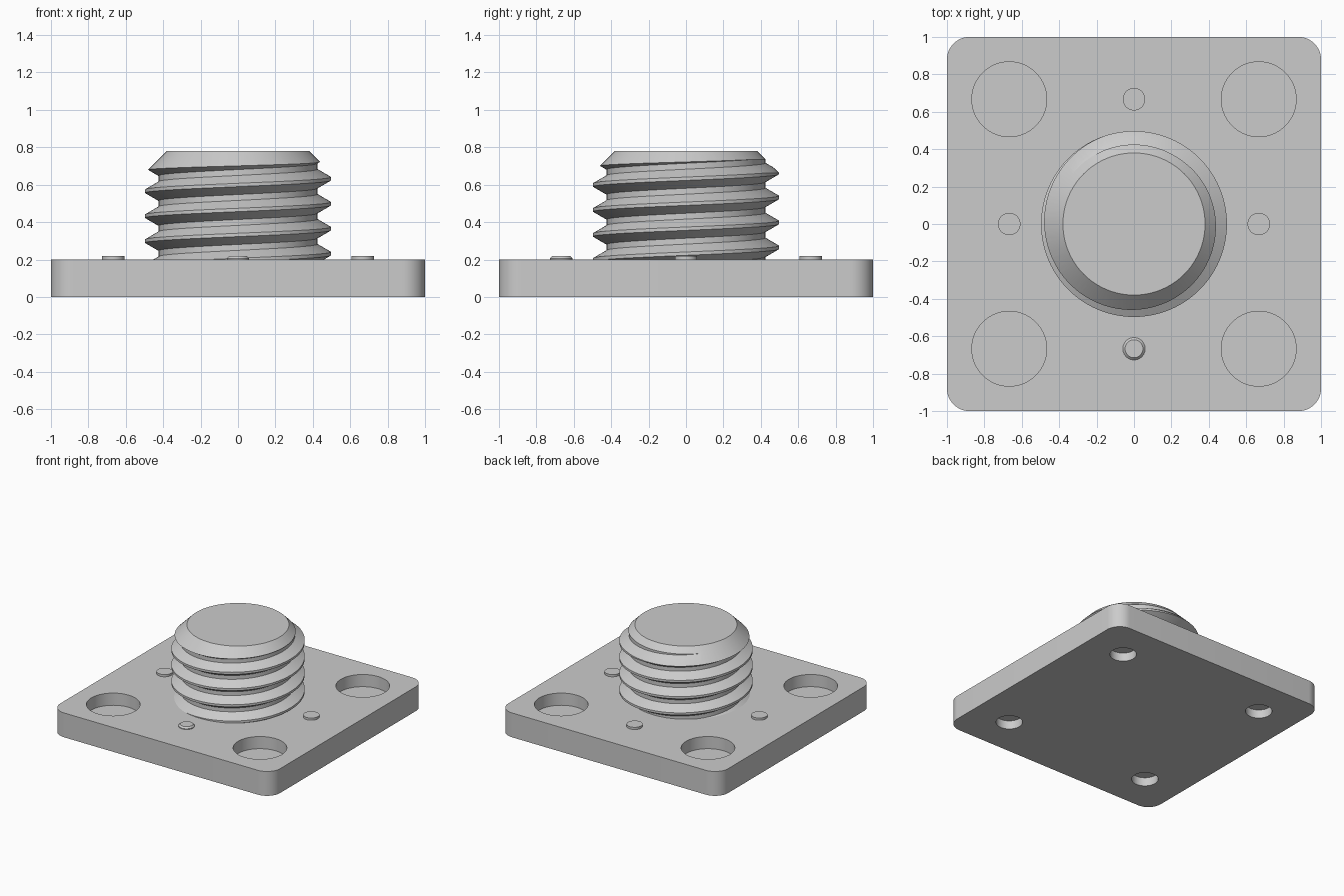
import bpy, bmesh, math

cube = bpy.data.objects.get("Cube")
if cube:
    bpy.data.objects.remove(cube, do_unlink=True)

grey = bpy.data.materials.new("plain grey")
grey.use_nodes = True
GREY = (0.6, 0.6, 0.6, 1)
grey.diffuse_color = GREY
grey.node_tree.nodes["Principled BSDF"].inputs["Base Color"].default_value = GREY


def finish(name, bm):
    bmesh.ops.recalc_face_normals(bm, faces=bm.faces[:])
    mesh = bpy.data.meshes.new(name)
    bm.to_mesh(mesh)
    bm.free()
    mesh.materials.append(grey)
    obj = bpy.data.objects.new(name, mesh)
    bpy.context.collection.objects.link(obj)
    return obj


def select(obj):
    bpy.ops.object.select_all(action='DESELECT')
    obj.select_set(True)
    bpy.context.view_layer.objects.active = obj


def smooth(obj):
    select(obj)
    bpy.ops.object.shade_smooth_by_angle(angle=math.radians(25))


def boolean(obj, cutter, operation):
    cutter.hide_render = True
    select(obj)
    mod = obj.modifiers.new("cut", 'BOOLEAN')
    mod.operation, mod.solver, mod.object = operation, 'EXACT', cutter
    bpy.ops.object.modifier_apply(modifier=mod.name)
    bpy.data.objects.remove(cutter, do_unlink=True)


def lathe(name, profile, x=0, y=0, steps=64):
    """Closed solid of revolution from (radius, z) points, bottom to top."""
    bm = bmesh.new()
    rings = [[bm.verts.new((x + r * math.cos(math.tau * i / steps),
                            y + r * math.sin(math.tau * i / steps), z))
              for i in range(steps)] for r, z in profile]
    for a, b in zip(rings, rings[1:]):
        for i in range(steps):
            j = (i + 1) % steps
            bm.faces.new((a[i], a[j], b[j], b[i]))
    bm.faces.new(rings[0][::-1])
    bm.faces.new(rings[-1])
    return finish(name, bm)


# Base plate with rounded upright corners
T = 0.2
bm = bmesh.new()
bmesh.ops.create_cube(bm, size=1)
for v in bm.verts:
    v.co = (v.co.x * 2, v.co.y * 2, (v.co.z + 0.5) * T)
upright = [e for e in bm.edges if abs(e.verts[0].co.z - e.verts[1].co.z) > T / 2]
bmesh.ops.bevel(bm, geom=upright, offset=0.12, segments=12, profile=0.5, affect='EDGES')
plate = finish("base_plate", bm)

# Corner recesses: wide ones on top, narrow ones underneath
for sx in (-1, 1):
    for sy in (-1, 1):
        x, y = 0.667 * sx, 0.667 * sy
        boolean(plate, lathe("top_recess", [(0.2, 0.1), (0.2, 0.3)], x, y), 'DIFFERENCE')
        boolean(plate, lathe("bottom_recess", [(0.1, -0.1), (0.1, 0.07)], x, y), 'DIFFERENCE')
smooth(plate)

# Small locating studs; the front one has a chamfered rim
TOP = T + 0.018
for name, x, y in (("left_stud", 1, 0), ("right_stud", -1, 0),
                   ("back_stud", 0, 1), ("front_stud", 0, -1)):
    rim = [(0.06, TOP - 0.012), (0.048, TOP)] if name == "front_stud" else [(0.06, TOP)]
    smooth(lathe(name, [(0.06, T - 0.02)] + rim, 0.667 * x, 0.667 * y, 40))

# Screw thread: one helical strip whose turns share vertices
STEPS, PITCH, ROOT, CREST = 96, 0.1335, 0.425, 0.497
tooth = [(ROOT, -0.051), (CREST, -0.009), (CREST, 0.009), (ROOT, 0.051)]
TURNS, START = 9, 0.632 - 5 * PITCH
bm = bmesh.new()
columns = []
for i in range(STEPS):
    a = math.tau * i / STEPS
    columns.append([bm.verts.new((r * math.cos(a), r * math.sin(a),
                                  START + PITCH * (k + i / STEPS) + dz))
                    for k in range(-1, TURNS) for r, dz in tooth])
n = len(columns[0])
for i in range(STEPS):
    last = i == STEPS - 1
    here, there = columns[i], columns[0][4:] if last else columns[i + 1]
    for j in range(n - 5 if last else n - 1):
        bm.faces.new((here[j], there[j], there[j + 1], here[j + 1]))
middle = START + PITCH * TURNS / 2
open_edges = [e for e in bm.edges if e.is_boundary]
low = bm.verts.new((0, 0, START - PITCH))
high = bm.verts.new((0, 0, START + PITCH * TURNS))
for e in open_edges:
    hub = low if e.verts[0].co.z < middle else high
    bm.faces.new((e.verts[0], e.verts[1], hub))
screw = finish("threaded_stud", bm)

# Trim to length with a sloping top chamfer
trim = lathe("trim", [(0.6, 0.15), (0.6, 0.56), (0.38, 0.78)], steps=STEPS)
boolean(screw, trim, 'INTERSECT')
smooth(screw)
